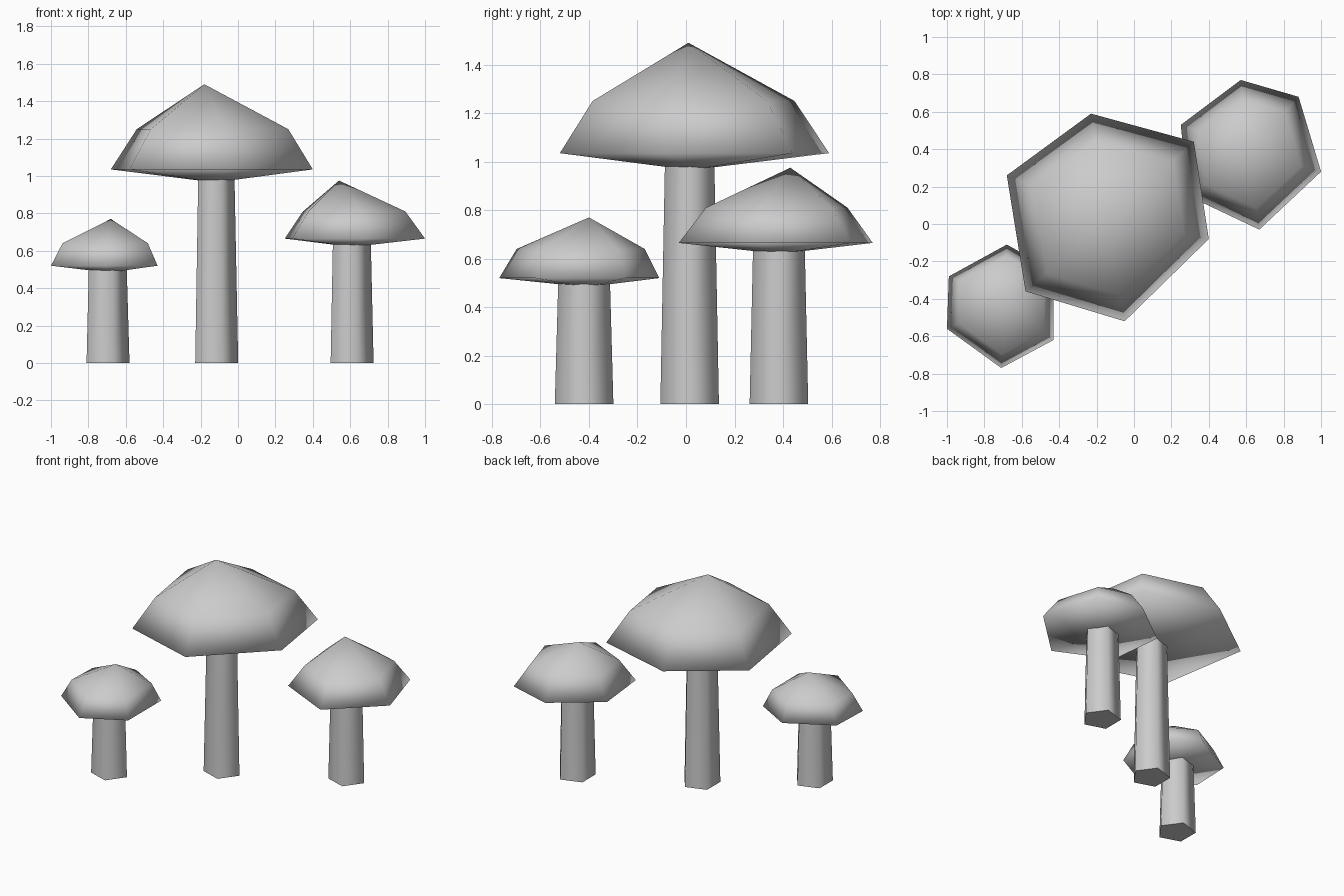
import bpy, bmesh
from math import cos, sin, tau

cube = bpy.data.objects.get("Cube")
if cube:
    bpy.data.objects.remove(cube)

grey = bpy.data.materials.new("plain_grey")
grey.use_nodes = True
grey.diffuse_color = (0.6, 0.6, 0.6, 1)
grey.node_tree.nodes["Principled BSDF"].inputs["Base Color"].default_value = (0.6, 0.6, 0.6, 1)


def finish(name, bm):
    bmesh.ops.recalc_face_normals(bm, faces=bm.faces)
    mesh = bpy.data.meshes.new(name)
    bm.to_mesh(mesh)
    bm.free()
    mesh.materials.append(grey)
    obj = bpy.data.objects.new(name, mesh)
    bpy.context.collection.objects.link(obj)
    return obj


def bridge(bm, low, high):
    n = len(low)
    for i in range(n):
        j = (i + 1) % n
        bm.faces.new((low[i], low[j], high[j], high[i]))


def fan(bm, ring, tip):
    n = len(ring)
    for i in range(n):
        bm.faces.new((ring[i], ring[(i + 1) % n], tip))


# Tapered five-sided stem, smooth round the sides with a crisp base
def stem(name, x, y, r_base, r_top, height):
    bm = bmesh.new()
    rings = []
    for r, z in ((r_base, 0), (r_top, height)):
        rings.append([bm.verts.new((x + r * cos(tau * i / 5), y + r * sin(tau * i / 5), z))
                      for i in range(5)])
    bridge(bm, *rings)
    for f in bm.faces:
        f.smooth = True
    for ring in rings:
        end = bm.faces.new(ring)
        for e in end.edges:
            e.smooth = False
    finish(name, bm)


# Irregular six-sided cap: shallow underside, rim, shoulder ring, off-centre tip
def cap(name, rim, centre, shrink, tip, z_under, z_rim, z_shoulder):
    cx, cy = centre
    bm = bmesh.new()
    low = [bm.verts.new((x, y, z_rim)) for x, y in rim]
    high = [bm.verts.new((cx + (x - cx) * shrink, cy + (y - cy) * shrink, z_shoulder))
            for x, y in rim]
    fan(bm, low, bm.verts.new((cx, cy, z_under)))
    bridge(bm, low, high)
    fan(bm, high, bm.verts.new(tip))
    for f in bm.faces:
        f.smooth = True
    finish(name, bm)


# Large mushroom
stem("large_stem", -0.126, 0.015, 0.127, 0.107, 1.0)
cap("large_cap",
    [(-0.23, 0.59), (0.32, 0.44), (0.40, -0.08), (-0.05, -0.52), (-0.58, -0.36), (-0.68, 0.26)],
    (-0.125, 0.02), 0.75, (-0.18, 0.01, 1.49), 0.965, 1.035, 1.25)

# Medium mushroom
stem("medium_stem", 0.598, 0.383, 0.127, 0.112, 0.65)
cap("medium_cap",
    [(0.57, 0.77), (0.88, 0.68), (1.0, 0.28), (0.67, -0.03), (0.29, 0.15), (0.25, 0.53)],
    (0.61, 0.385), 0.73, (0.54, 0.43, 0.975), 0.62, 0.665, 0.81)

# Small mushroom
stem("small_stem", -0.707, -0.42, 0.127, 0.112, 0.51)
cap("small_cap",
    [(-0.68, -0.11), (-0.43, -0.25), (-0.43, -0.62), (-0.71, -0.77), (-1.0, -0.56), (-0.99, -0.28)],
    (-0.69, -0.41), 0.8, (-0.68, -0.40, 0.77), 0.483, 0.52, 0.64)
